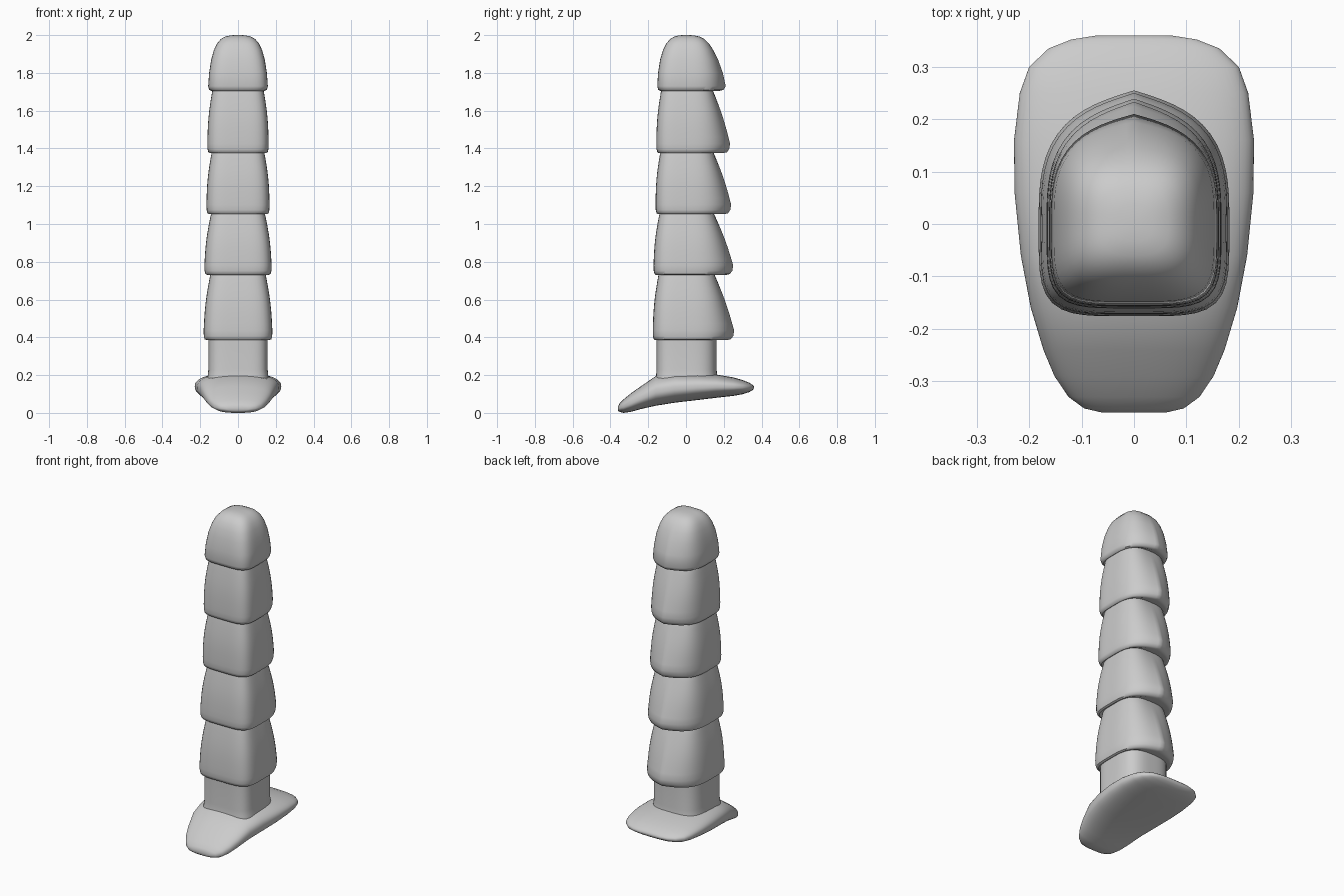
import bpy
import bmesh
from math import sin, cos, pi, radians

old = bpy.data.objects.get("Cube")
if old:
    bpy.data.objects.remove(old, do_unlink=True)

grey = bpy.data.materials.new("light_grey")
grey.use_nodes = True
colour = (0.6, 0.6, 0.6, 1)
grey.diffuse_color = colour
grey.node_tree.nodes["Principled BSDF"].inputs["Base Color"].default_value = colour

SIDES = 64


def unit(a, n):
    """Point on a unit rounded square; a larger n gives squarer corners."""
    c, s = cos(a), sin(a)
    r = (abs(c) ** n + abs(s) ** n) ** (-1 / n)
    return c * r, s * r


def section(z, w, front, back, peak=0.0, n_front=4.5, n_back=3.2):
    """Horizontal ring with an optional pointed ridge at the back centre."""
    ring = []
    for i in range(SIDES):
        a = 2 * pi * i / SIDES
        x, y = unit(a, n_back if sin(a) > 0 else n_front)
        if y > 0:
            y = y * (back - peak) + peak * (1 - abs(x))
        else:
            y *= front
        ring.append((x * w, y, z))
    return ring


def loft(name, rings):
    bm = bmesh.new()
    loops = [[bm.verts.new(p) for p in ring] for ring in rings]
    for a, b in zip(loops, loops[1:]):
        for i in range(SIDES):
            j = (i + 1) % SIDES
            bm.faces.new((a[i], a[j], b[j], b[i]))
    bm.faces.new(loops[0][::-1])
    bm.faces.new(loops[-1])
    bmesh.ops.recalc_face_normals(bm, faces=bm.faces)
    mesh = bpy.data.meshes.new(name)
    bm.to_mesh(mesh)
    bm.free()
    mesh.materials.append(grey)
    ob = bpy.data.objects.new(name, mesh)
    bpy.context.collection.objects.link(ob)
    bpy.ops.object.select_all(action="DESELECT")
    ob.select_set(True)
    bpy.context.view_layer.objects.active = ob
    bpy.ops.object.shade_smooth_by_angle(angle=radians(50))
    return ob


# Base: a tilted, soft-edged blade lofted from front to back
# Stations: y, half width, underside z, top z
stations = [
    (-0.36, 0.06, 0.012, 0.035), (-0.352, 0.095, 0.005, 0.05),
    (-0.33, 0.125, 0.0, 0.072), (-0.29, 0.152, 0.006, 0.105),
    (-0.24, 0.173, 0.02, 0.14), (-0.16, 0.197, 0.038, 0.195),
    (-0.06, 0.216, 0.054, 0.21), (0.06, 0.228, 0.068, 0.21),
    (0.16, 0.229, 0.08, 0.203), (0.25, 0.218, 0.09, 0.188),
    (0.30, 0.2, 0.099, 0.174), (0.335, 0.163, 0.11, 0.16),
    (0.352, 0.12, 0.12, 0.149), (0.36, 0.07, 0.13, 0.14),
]
base_rings = []
for y, w, low, high in stations:
    mid, half = (low + high) / 2, (high - low) / 2
    pts = [unit(2 * pi * i / SIDES, 2.5) for i in range(SIDES)]
    base_rings.append([(x * w, y, mid + z * half) for x, z in pts])
loft("base", base_rings)

# Neck: plain rounded-square post with a small flare into the base
loft("neck", [
    section(0.15, 0.168, 0.165, 0.172),
    section(0.20, 0.16, 0.158, 0.165),
    section(0.23, 0.157, 0.156, 0.162),
    section(0.42, 0.157, 0.156, 0.162),
])

# Tapered tiers, each overhanging the one below
# Bottom z, top z, lower width/front/back, upper width/front/back
tiers = [
    (0.385, 0.73, 0.182, 0.176, 0.255, 0.147, 0.146, 0.152),
    (0.73, 1.052, 0.178, 0.172, 0.25, 0.143, 0.141, 0.149),
    (1.052, 1.375, 0.167, 0.161, 0.239, 0.14, 0.137, 0.147),
    (1.375, 1.705, 0.162, 0.157, 0.233, 0.136, 0.132, 0.143),
]
for k, (z0, z1, w, f, b, wt, ft, bt) in enumerate(tiers, 1):
    rings = [
        section(z0 + 0.015, w * 0.78, f * 0.78, b * 0.58, 0.01),
        section(z0, w * 0.91, f * 0.92, b * 0.84, 0.04),
        section(z0 + 0.005, w * 0.97, f * 0.97, b * 0.93, 0.05),
        section(z0 + 0.022, w * 0.995, f * 0.995, b * 0.98, 0.056),
    ]
    for i in range(9):
        t = i / 8
        z = z0 + 0.05 + t * (z1 - z0 - 0.05)
        bulge = 0.007 * sin(pi * t)
        rings.append(section(z, w + (wt - w) * t + bulge,
                             f + (ft - f) * t + bulge,
                             b + (bt - b) * t + bulge, 0.056 * (1 - t)))
    rings.append(section(z1 + 0.025, wt * 0.96, ft * 0.96, bt * 0.92))
    loft(f"tier_{k}", rings)

# Domed top tier: z, half width, front, back, ridge, squareness
dome = [
    (1.722, 0.122, 0.12, 0.13, 0.01, 4.5), (1.705, 0.143, 0.138, 0.178, 0.035, 4.5),
    (1.71, 0.153, 0.147, 0.199, 0.042, 4.5), (1.73, 0.158, 0.152, 0.21, 0.045, 4.5),
    (1.80, 0.153, 0.148, 0.195, 0.036, 4.3), (1.87, 0.142, 0.137, 0.17, 0.022, 4),
    (1.92, 0.128, 0.122, 0.145, 0.012, 3.8), (1.955, 0.112, 0.105, 0.122, 0.006, 3.5),
    (1.98, 0.09, 0.083, 0.096, 0.002, 3.3), (1.993, 0.066, 0.06, 0.07, 0, 3),
    (1.999, 0.036, 0.033, 0.037, 0, 2.6), (2.0, 0.01, 0.01, 0.01, 0, 2),
]
loft("domed_top", [section(z, w, f, b, p, n, min(n, 3.2)) for z, w, f, b, p, n in dome])
